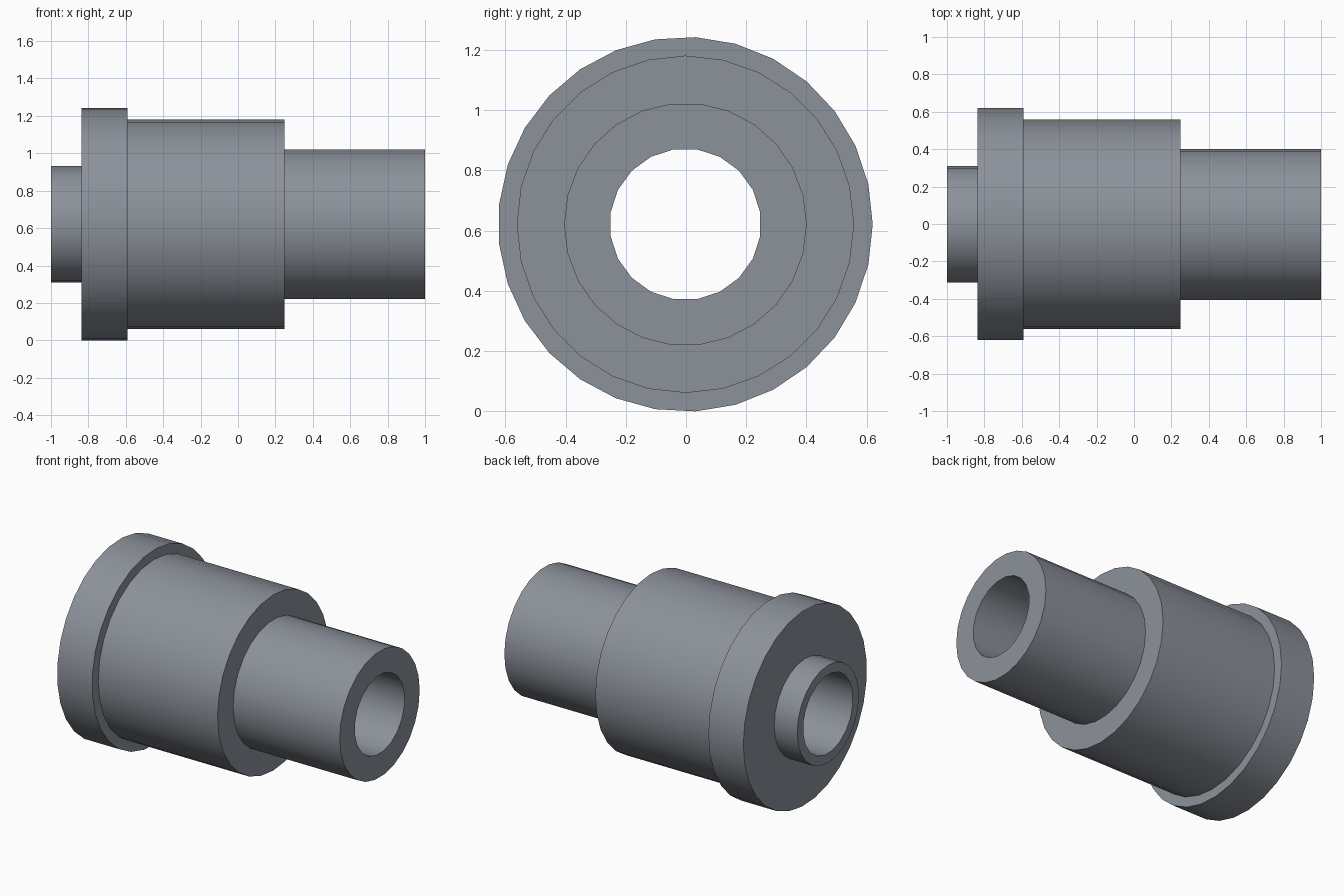
import bpy, bmesh
from math import cos, sin, tau, radians

if "Cube" in bpy.data.objects:
    bpy.data.objects.remove(bpy.data.objects["Cube"])

AXIS_Y, AXIS_Z = -0.002, 0.622

# tube sections: x start, x end, radius, sides, turn in sides; the bore runs backwards
SECTIONS = [
    (-1.0, -0.838, 0.311, 24, 0),    # short spigot
    (-0.838, -0.592, 0.622, 29, 0),  # collar
    (-0.592, 0.249, 0.56, 28, 0),    # body
    (0.249, 1.0, 0.403, 26, 0),      # long neck
    (1.0, -1.0, 0.2515, 20, 0.5),    # bore
]

bm = bmesh.new()


def ring(x, r, n, turn):
    angles = [tau * (i + turn) / n for i in range(n)]
    verts = [bm.verts.new((x, AXIS_Y + r * cos(a), AXIS_Z + r * sin(a))) for a in angles]
    edges = [bm.edges.new((verts[i], verts[(i + 1) % n])) for i in range(n)]
    return verts, edges


# cylindrical walls
ends = []
for x0, x1, r, n, turn in SECTIONS:
    (a, ea), (b, eb) = ring(x0, r, n, turn), ring(x1, r, n, turn)
    for i in range(n):
        j = (i + 1) % n
        bm.faces.new((a[i], a[j], b[j], b[i]))
    ends.append((ea, eb))

# flat annular steps between neighbouring sections
for i, (_, eb) in enumerate(ends):
    ea = ends[(i + 1) % len(ends)][0]
    bmesh.ops.triangle_fill(bm, edges=eb + ea, use_beauty=True, normal=(1, 0, 0))

bmesh.ops.recalc_face_normals(bm, faces=bm.faces[:])

# stand the collar on the ground
lowest = min(v.co.z for v in bm.verts)
bmesh.ops.translate(bm, verts=bm.verts[:], vec=(0, 0, -lowest))

mesh = bpy.data.meshes.new("stepped_bushing")
bm.to_mesh(mesh)
bm.free()
bushing = bpy.data.objects.new("stepped_bushing", mesh)
bpy.context.collection.objects.link(bushing)

# dark steel colour
steel = bpy.data.materials.new("dark_steel")
steel.diffuse_color = (0.265, 0.288, 0.328, 1)
steel.use_nodes = True
steel.node_tree.nodes["Principled BSDF"].inputs["Base Color"].default_value = steel.diffuse_color
mesh.materials.append(steel)

# smooth round walls, crisp steps
bpy.context.view_layer.objects.active = bushing
bushing.select_set(True)
bpy.ops.object.shade_smooth_by_angle(angle=radians(35))
